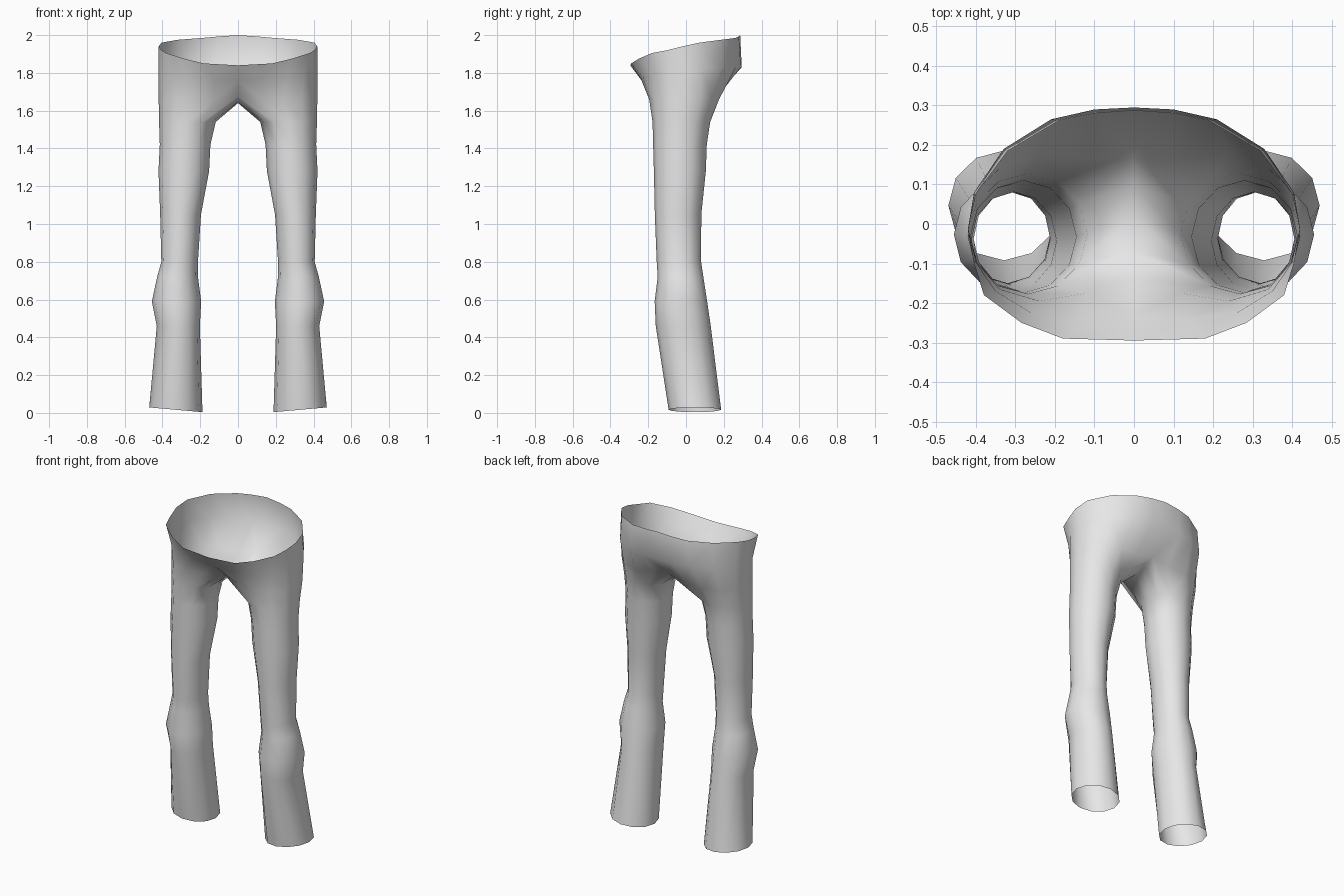
import bpy, bmesh, math

if "Cube" in bpy.data.objects:
    bpy.data.objects.remove(bpy.data.objects["Cube"])

grey = bpy.data.materials.new("light_grey")
grey.diffuse_color = (0.8, 0.8, 0.8, 1)
grey.use_nodes = True
grey.node_tree.nodes["Principled BSDF"].inputs["Base Color"].default_value = grey.diffuse_color

# leg sections: z, inner x, outer x, front y, back y
LEG = [(1.54, .118, .418, -.177, .128), (1.42, .146, .414, -.174, .110),
       (1.28, .153, .421, -.170, .105), (1.05, .196, .412, -.165, .081),
       (0.80, .212, .406, -.155, .080), (0.72, .212, .428, -.150, .092),
       (0.59, .195, .456, -.166, .112), (0.46, .202, .430, -.160, .131),
       (0.00, .188, .470, -.092, .186)]
# half loops around the body, front centre to back centre
WAIST = [(0, -.295, 1.84), (.18, -.29, 1.85), (.285, -.25, 1.875), (.38, -.18, 1.905),
         (.405, -.1, 1.92), (.42, -.02, 1.94), (.405, .07, 1.96), (.32, .185, 1.975),
         (.19, .262, 1.985), (.1, .28, 1.993), (0, .287, 2.0)]
BELLY = [(0, -.235, 1.76), (.13, -.24, 1.77), (.26, -.225, 1.775), (.35, -.17, 1.785),
         (.405, -.09, 1.8), (.42, -.01, 1.81), (.405, .08, 1.82), (.33, .19, 1.83),
         (.21, .265, 1.83), (.1, .29, 1.83), (0, .295, 1.83)]
HIP = [(0, -.14, 1.675), (.12, -.175, 1.66), (.24, -.195, 1.66), (.34, -.165, 1.66),
       (.4, -.095, 1.66), (.42, -.01, 1.66), (.4, .075, 1.66), (.34, .14, 1.66),
       (.24, .175, 1.66), (.11, .165, 1.67), (0, .17, 1.69)]
CROTCH = [(0, .1, 1.652), (0, .02, 1.64), (0, -.07, 1.645)]

bm = bmesh.new()
N = 12


def verts(points):
    return [bm.verts.new(p) for p in points]


def bridge(a, b):
    for i in range(len(a) - 1):
        bm.faces.new((a[i], a[i + 1], b[i + 1], b[i]))


def leg_ring(z, x0, x1, y0, y1):
    # points start front-inner and run round the outside to the back and inside
    pts = []
    for i in range(N):
        a = math.radians(240 + i * 360 / N)
        x = (x0 + x1) / 2 + (x1 - x0) / 2 * math.cos(a)
        y = (y0 + y1) / 2 + (y1 - y0) / 2 * math.sin(a)
        tilt = 0.025 * (x - x0) / (x1 - x0) + 0.004 if z == 0 else 0
        pts.append((x, y, z + tilt))
    return verts(pts)


# leg tube
rings = [leg_ring(*s) for s in LEG]
for a, b in zip(rings, rings[1:]):
    bridge(a + a[:1], b + b[:1])

# hips up to the open waist
waist, belly, hip = verts(WAIST), verts(BELLY), verts(HIP)
bridge(waist, belly)
bridge(belly, hip)

# join the hips and the crotch line to the top of the leg
top = rings[0]
bridge(hip[1:10], top[:9])
inner = top[8:] + top[:1]
bridge([hip[10]] + verts(CROTCH) + [hip[0]], inner)
bm.faces.new((hip[0], hip[1], top[0]))
bm.faces.new((hip[9], hip[10], top[8]))

# mirror the half to make both legs
geom = bm.verts[:] + bm.edges[:] + bm.faces[:]
bmesh.ops.mirror(bm, geom=geom, axis='X', merge_dist=0.0005)
bmesh.ops.remove_doubles(bm, verts=bm.verts[:], dist=0.0005)
bmesh.ops.recalc_face_normals(bm, faces=bm.faces[:])

# make the shell face outwards, judged by the outermost face
f = max(bm.faces, key=lambda q: q.calc_center_median().x)
if f.normal.x < 0:
    bmesh.ops.reverse_faces(bm, faces=bm.faces[:])
for f in bm.faces:
    f.smooth = True

mesh = bpy.data.meshes.new("trousers")
bm.to_mesh(mesh)
bm.free()
mesh.materials.append(grey)
trousers = bpy.data.objects.new("trousers", mesh)
bpy.context.collection.objects.link(trousers)
